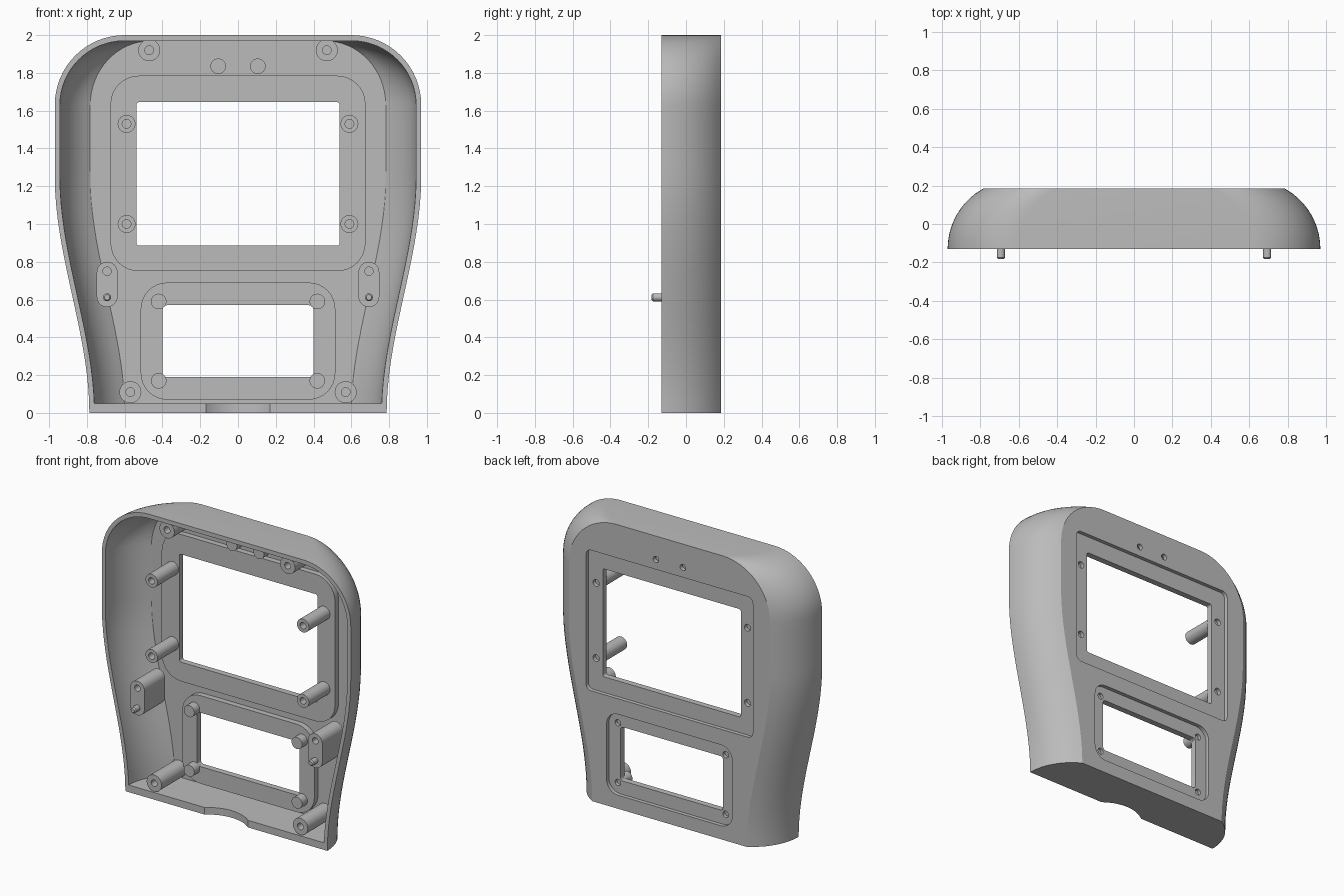
import bpy, bmesh, math
from mathutils import Vector

cube = bpy.data.objects.get("Cube")
if cube:
    bpy.data.objects.remove(cube, do_unlink=True)

grey = bpy.data.materials.new("plain_grey")
grey.use_nodes = True
grey.diffuse_color = (0.5, 0.5, 0.5, 1)
grey.node_tree.nodes["Principled BSDF"].inputs["Base Color"].default_value = (0.5, 0.5, 0.5, 1)

FRONT, BACK, FLOOR = -0.13, 0.185, 0.155
PAD, RECESS, TIP = 0.115, 0.158, -0.12


def finish(name, bm):
    bmesh.ops.recalc_face_normals(bm, faces=bm.faces)
    mesh = bpy.data.meshes.new(name)
    bm.to_mesh(mesh)
    bm.free()
    mesh.materials.append(grey)
    ob = bpy.data.objects.new(name, mesh)
    bpy.context.collection.objects.link(ob)
    return ob


def select(ob):
    bpy.ops.object.select_all(action='DESELECT')
    ob.select_set(True)
    bpy.context.view_layer.objects.active = ob


def smooth(ob):
    select(ob)
    bpy.ops.object.shade_smooth_by_angle(angle=math.radians(30))


def combine(ob, other, operation):
    """Apply a boolean and drop the helper."""
    mod = ob.modifiers.new("cut", 'BOOLEAN')
    mod.operation, mod.solver, mod.object = operation, 'EXACT', other
    select(ob)
    bpy.ops.object.modifier_apply(modifier=mod.name)
    bpy.data.objects.remove(other, do_unlink=True)


def loft(name, rings, closed=False):
    """Skin equal-length rings; cap the ends or join last to first."""
    bm = bmesh.new()
    rows = [[bm.verts.new(p) for p in ring] for ring in rings]
    n = len(rows[0])
    for a, b in zip(rows, rows[1:]):
        for i in range(n):
            j = (i + 1) % n
            bm.faces.new((a[i], a[j], b[j], b[i]))
    bm.faces.new(rows[0])
    bm.faces.new(rows[-1])
    return finish(name, bm)


def rounded_block(name, x, z0, z1, half, r, y0, y1):
    """Rounded rectangle centred on x, extruded along y."""
    pts = []
    corners = ((half - r, z1 - r), (r - half, z1 - r), (r - half, z0 + r), (half - r, z0 + r))
    for k, (cx, cz) in enumerate(corners):
        for s in range(9):
            a = (k + s / 8) * math.pi / 2
            pts.append((x + cx + r * math.cos(a), cz + r * math.sin(a)))
    # Drop the coincident points of full half-round ends
    pts = [p for i, p in enumerate(pts) if math.dist(p, pts[i - 1]) > 1e-5]
    return loft(name, [[(px, y, pz) for px, pz in pts] for y in (y0, y1)])


def turned(name, x, z, profile, sides=32):
    """Round part about a y axis from (radius, y) pairs."""
    rings = [[(x + r * math.cos(t * math.tau / sides), y, z + r * math.sin(t * math.tau / sides))
              for t in range(sides)] for r, y in profile]
    return loft(name, rings)


# Outline of the case: half width narrows in a soft S toward the foot
def half_width(z):
    t = min(max(z / 1.25, 0), 1)
    return 0.787 + 0.183 * (t * t * (3 - 2 * t))


def section(y, inset, bottom, top):
    half = []
    for i in range(25):
        z = bottom + (1.63 - bottom) * i / 24
        half.append((half_width(z) - inset, z))
    rx, rz = half[-1][0] - (0.6 - shift(y, 0.36)), top - 1.63
    for i in range(1, 17):
        a = i / 16 * math.pi / 2
        half.append((half[24][0] - rx + rx * math.cos(a), 1.63 + rz * math.sin(a)))
    return [(x, y, z) for x, z in half] + [(-x, y, z) for x, z in reversed(half)]


def shift(y, radius):
    return 0.36 - math.sqrt(radius ** 2 - (y - FRONT) ** 2)


# Hollow shell: outside from back to rim, then inside from rim to floor
STEPS = 12
rings = []
for i in range(STEPS + 1):
    y = BACK + (FRONT - BACK) * i / STEPS
    rings.append(section(y, shift(y, 0.36), 0, 2))
for i in range(STEPS + 1):
    y = FRONT + (FLOOR - FRONT) * i / STEPS
    rings.append(section(y, shift(y, 0.333), 0.05, 1.97))
shell = loft("case_shell", rings)

# Raised pads inside, recesses outside, and the two openings
combine(shell, rounded_block("upper_pad", 0, 0.75, 1.785, 0.675, 0.15, PAD, 0.17), 'UNION')
combine(shell, rounded_block("lower_pad", 0, 0.07, 0.69, 0.515, 0.14, PAD, 0.17), 'UNION')
cutters = [
    ("upper_recess", 0.775, 1.765, 0.65, 0.04, RECESS),
    ("lower_recess", 0.095, 0.665, 0.49, 0.09, RECESS),
    ("upper_opening", 0.885, 1.645, 0.538, 0.015, 0),
    ("lower_opening", 0.19, 0.57, 0.4, 0.025, 0),
]
for name, z0, z1, half, r, y0 in cutters:
    combine(shell, rounded_block(name, 0, z0, z1, half, r, y0, 0.3), 'DIFFERENCE')

# Shallow cable notch in the front edge of the foot
bm = bmesh.new()
bmesh.ops.create_cone(bm, cap_ends=True, segments=96, radius1=0.27, radius2=0.27, depth=0.09)
bmesh.ops.translate(bm, verts=bm.verts, vec=Vector((0, FRONT - 0.21, 0.01)))
combine(shell, finish("notch_cutter", bm), 'DIFFERENCE')

# Screw posts, short pins and locating blocks on both sides
posts = [("upper_window_post", 0.59, 1.53, 0.047), ("middle_window_post", 0.59, 1.0, 0.047),
         ("top_case_post", 0.47, 1.92, 0.058), ("bottom_case_post", 0.57, 0.11, 0.058)]
pins = [("upper_corner_pin", 0.42, 0.59, 0.055), ("lower_corner_pin", 0.42, 0.17, 0.055),
        ("indicator_pin", 0.105, 1.835, 0.08)]
for side, s in (("left", 1), ("right", -1)):
    for name, x, z, r in posts:
        base = 0.13 if "window" in name else 0.165
        smooth(turned(f"{side}_{name}", s * x, z,
                      [(r, base), (r, TIP), (0.023, TIP), (0.023, 0.0)]))
        if "window" in name:
            hole = turned("screw_hole", s * x, z, [(0.024, 0.125), (0.024, 0.3)])
            combine(shell, hole, 'DIFFERENCE')
    for name, x, z, tip in pins:
        smooth(turned(f"{side}_{name}", s * x, z, [(0.041, 0.135), (0.041, tip)]))
        hole = turned("pin_hole", s * x, z, [(0.022, 0.13), (0.022, 0.3)])
        combine(shell, hole, 'DIFFERENCE')

    block = rounded_block(f"{side}_locating_block", s * 0.693, 0.56, 0.8, 0.055, 0.0549, FRONT, 0.1)
    hole = turned("block_hole", s * 0.693, 0.75, [(0.022, -0.2), (0.022, 0.0)])
    combine(block, hole, 'DIFFERENCE')
    smooth(block)
    smooth(turned(f"{side}_locating_peg", s * 0.693, 0.612,
                  [(0.021, -0.1), (0.021, -0.175), (0.014, -0.183)]))

smooth(shell)
